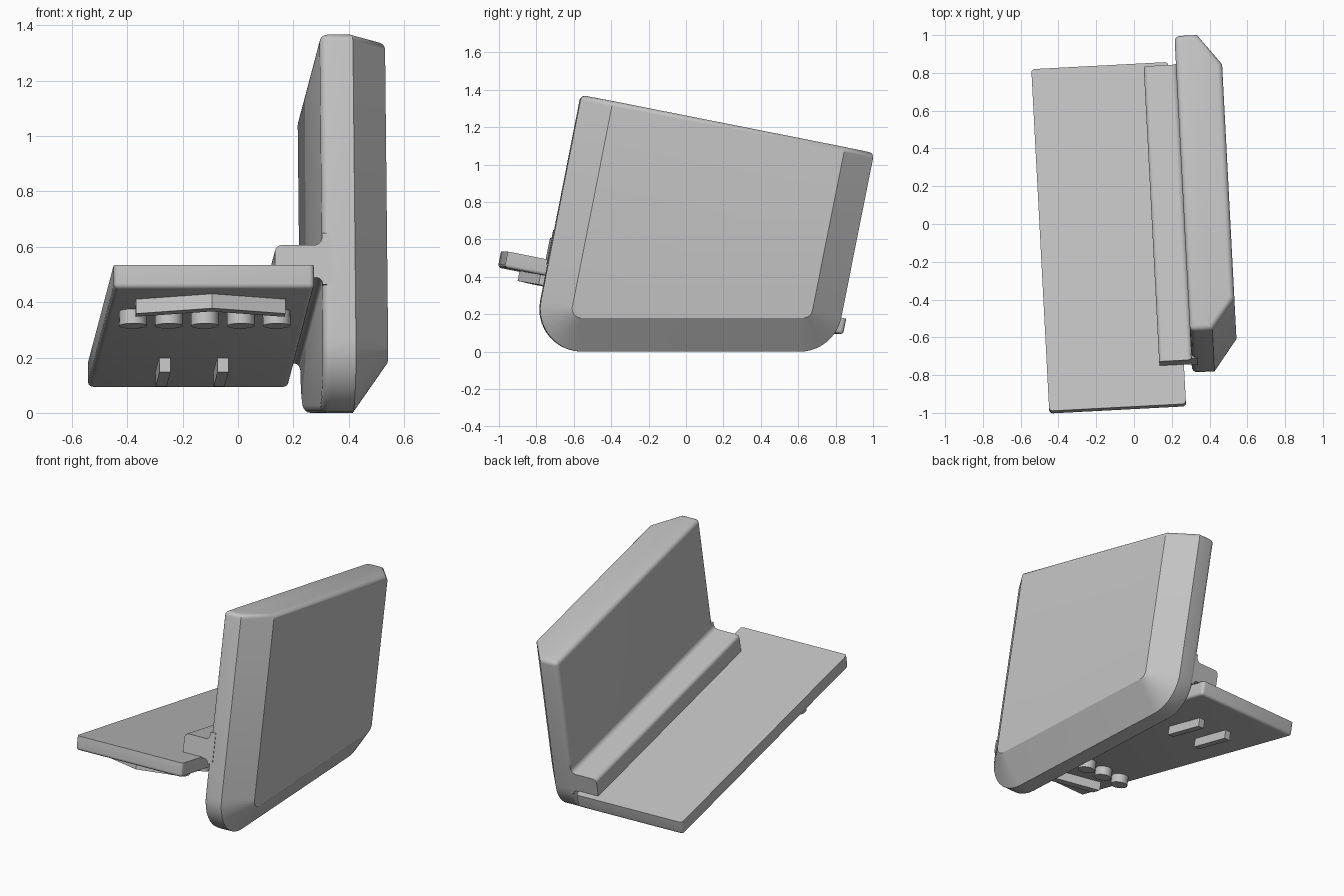
import bpy, bmesh, math
from mathutils import Matrix, Vector

if "Cube" in bpy.data.objects:
    bpy.data.objects.remove(bpy.data.objects["Cube"])

TILT = math.radians(-11.2)
YAW = Matrix.Rotation(math.radians(3), 4, 'Z')
# Tilted frame: origin on the top front edge of the tray, y along its length, z out of its top
TRAY = YAW @ Matrix.Translation((0, -0.965, 0.535)) @ Matrix.Rotation(TILT, 4, 'X')

grey = bpy.data.materials.new("plain grey")
grey.diffuse_color = (0.54, 0.54, 0.54, 1)
grey.use_nodes = True
grey.node_tree.nodes["Principled BSDF"].inputs["Base Color"].default_value = grey.diffuse_color


def finish(name, bm, matrix):
    bmesh.ops.recalc_face_normals(bm, faces=bm.faces[:])
    bm.transform(matrix)
    mesh = bpy.data.meshes.new(name)
    bm.to_mesh(mesh)
    bm.free()
    mesh.materials.append(grey)
    ob = bpy.data.objects.new(name, mesh)
    bpy.context.collection.objects.link(ob)
    return ob


def loft(loops):
    """Closed solid through loops with equal point counts."""
    bm = bmesh.new()
    rings = [[bm.verts.new(p) for p in loop] for loop in loops]
    n = len(rings[0])
    for a, b in zip(rings, rings[1:]):
        for i in range(n):
            j = (i + 1) % n
            bm.faces.new((a[i], a[j], b[j], b[i]))
    bm.faces.new(rings[0])
    bm.faces.new(rings[-1])
    bmesh.ops.recalc_face_normals(bm, faces=bm.faces[:])
    return bm


def rounded(corners, seg=10):
    """2D outline from (x, y, radius) corners; radius 0 stays sharp."""
    out = []
    n = len(corners)
    for i, (x, y, r) in enumerate(corners):
        p = Vector((x, y))
        if r == 0:
            out.append(p)
            continue
        a = (Vector(corners[i - 1][:2]) - p).normalized()
        b = (Vector(corners[(i + 1) % n][:2]) - p).normalized()
        half = a.angle(b) / 2
        mid = p + (a + b).normalized() * (r / math.sin(half))
        start = p + a * (r / math.tan(half)) - mid
        end = p + b * (r / math.tan(half)) - mid
        sweep = start.angle_signed(end)
        for k in range(seg + 1):
            t = -sweep * k / seg
            c, s = math.cos(t), math.sin(t)
            out.append(mid + Vector((start.x * c - start.y * s, start.x * s + start.y * c)))
    return out


def bevel(bm, edges, width, seg=4):
    bmesh.ops.bevel(bm, geom=edges, offset=width, segments=seg, profile=0.5,
                    affect='EDGES', clamp_overlap=False)


# Upright panel: rounded lower corners, wide chamfer on three outer sides
rim = rounded([(-0.58, 1.372, 0), (-0.85, 0, 0.227), (0.775, 0, 0.227), (0.987, 1.062, 0)])
face = rounded([(-0.418, 1.34, 0), (-0.647, 0.18, 0.05), (0.642, 0.18, 0.05), (0.825, 1.094, 0)])
bm = loft([[(0.266, p.x, p.y) for p in rim],
           [(0.385, p.x, p.y) for p in rim],
           [(0.51, p.x, p.y) for p in face]])
bevel(bm, [e for e in bm.edges if e.calc_face_angle(0) > math.radians(60)], 0.028)
finish("upright_panel", bm, YAW)

# Tray: sloping slab with a crisp top and softened lower and corner edges
bm = loft([[(x, y, z) for x, y in ((-0.5, 0), (0.225, 0), (0.225, 1.847), (-0.5, 1.847))]
           for z in (-0.087, 0)])
bevel(bm, [e for e in bm.edges if min(v.co.z for v in e.verts) < -0.01], 0.018)
finish("tray", bm, TRAY)

# Ledge joining tray and panel, with fillets against the panel
section = rounded([(0.095, -0.005, 0), (0.095, 0.115, 0.025), (0.266, 0.115, 0.03),
                   (0.266, 0.16, 0), (0.30, 0.16, 0), (0.30, -0.03, 0),
                   (0.266, -0.03, 0), (0.266, -0.005, 0.022)], 6)
bm = loft([[(p.x, y, p.y) for p in section] for y in (0.213, 1.808)])
finish("ledge", bm, TRAY)

# Plain feet under the tray: bent front bar, row of round pads, pair of rear strips
LOW, HIGH = -0.14, -0.08
bar = [(-0.41, 0.2), (-0.14, 0.1), (0.13, 0.2), (0.13, 0.26), (-0.14, 0.16), (-0.41, 0.26)]
finish("front_foot_bar", loft([[(x, y, z) for x, y in bar] for z in (LOW, HIGH)]), TRAY)

for i in range(5):
    bm = bmesh.new()
    bmesh.ops.create_cone(bm, cap_ends=True, segments=24, radius1=0.05, radius2=0.05, depth=0.06)
    pos = Matrix.Translation((-0.41 + 0.13 * i, 0.43, (LOW + HIGH) / 2))
    finish("round_foot", bm, TRAY @ pos)

for x in (-0.25, -0.04):
    strip = [(x - 0.02, 1.29), (x + 0.02, 1.29), (x + 0.02, 1.56), (x - 0.02, 1.56)]
    finish("rear_foot_strip", loft([[(a, b, z) for a, b in strip] for z in (LOW, HIGH)]), TRAY)

# Smooth the fillets, keep real edges sharp
for ob in bpy.context.collection.objects:
    ob.select_set(True)
    bpy.context.view_layer.objects.active = ob
bpy.ops.object.shade_smooth_by_angle(angle=math.radians(32))
